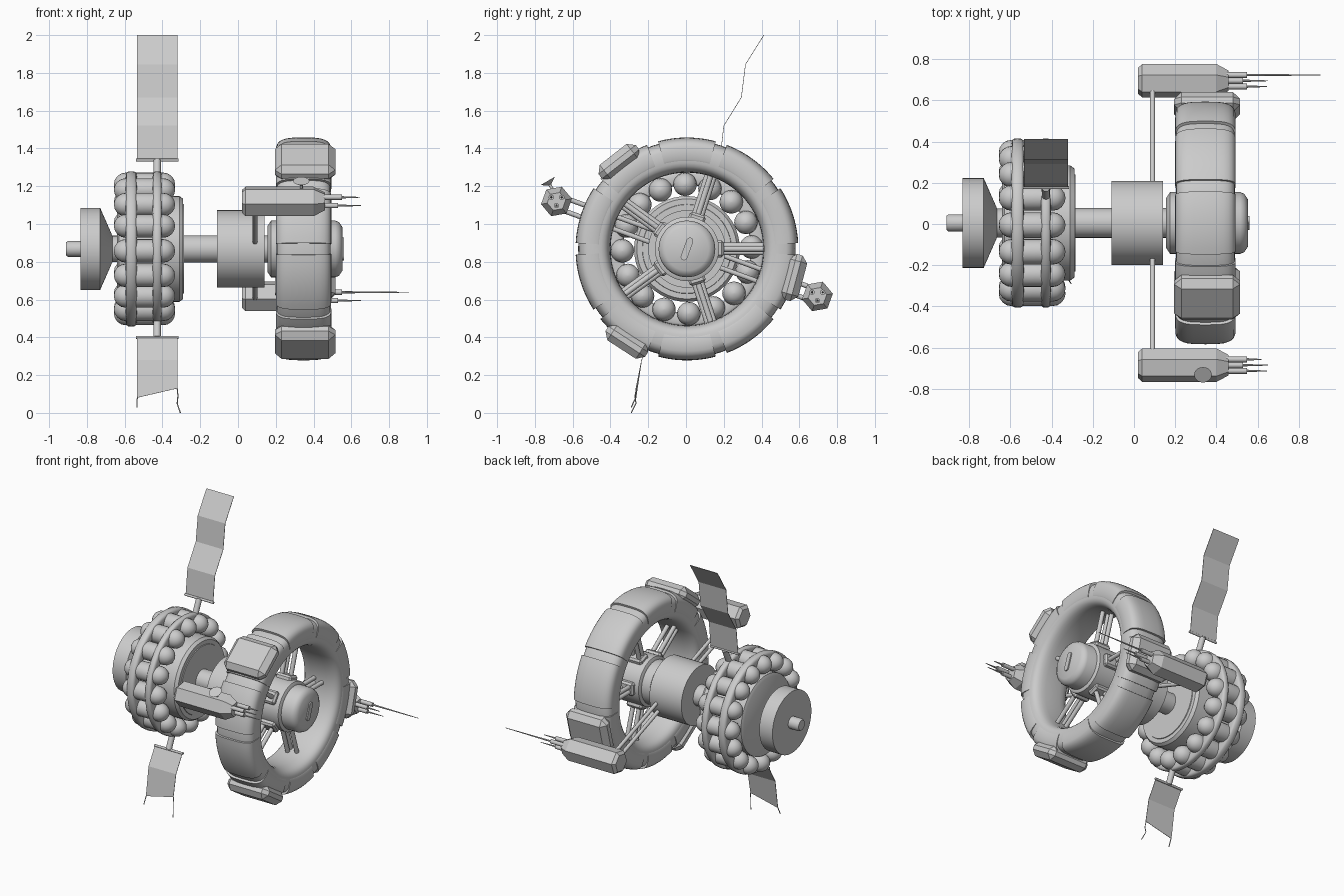
import bpy, bmesh, math
from math import cos, sin, pi, radians
from mathutils import Vector, Matrix

if "Cube" in bpy.data.objects:
    bpy.data.objects.remove(bpy.data.objects["Cube"], do_unlink=True)

CY, CZ = 0.005, 0.868          # main axis runs along x through this point

grey = bpy.data.materials.new("hull grey")
grey.use_nodes = True
grey.diffuse_color = (0.6, 0.6, 0.6, 1)
grey.node_tree.nodes["Principled BSDF"].inputs["Base Color"].default_value = (0.6, 0.6, 0.6, 1)


def polar(x, r, a, c=(CY, CZ)):
    return Vector((x, c[0] + r * cos(a), c[1] + r * sin(a)))


def finish(bm, name, smooth=35):
    bmesh.ops.recalc_face_normals(bm, faces=bm.faces)
    me = bpy.data.meshes.new(name)
    bm.to_mesh(me)
    bm.free()
    ob = bpy.data.objects.new(name, me)
    bpy.context.collection.objects.link(ob)
    me.materials.append(grey)
    if smooth:
        bpy.ops.object.select_all(action='DESELECT')
        ob.select_set(True)
        bpy.context.view_layer.objects.active = ob
        bpy.ops.object.shade_smooth_by_angle(angle=radians(smooth))
    return ob


def lathe(name, profile, steps=48, c=(CY, CZ), start=0.0, sweep=2 * pi, loop=False, smooth=35):
    """Turn an (x, radius) profile around an x-parallel axis; loop closes the profile."""
    bm = bmesh.new()
    full = sweep > 6.28
    count = steps if full else steps + 1
    rows = [[bm.verts.new(polar(x, r, start + sweep * i / steps, c)) for x, r in profile]
            for i in range(count)]
    n = len(profile)
    for i in range(steps):
        a, b = rows[i], rows[(i + 1) % count]
        for j in range(n if loop else n - 1):
            k = (j + 1) % n
            bm.faces.new((a[j], a[k], b[k], b[j]))
    if not loop:
        bm.faces.new([r[0] for r in rows])
        bm.faces.new([r[-1] for r in rows])
    elif not full:
        bm.faces.new(rows[0])
        bm.faces.new(rows[-1])
    return finish(bm, name, smooth)


def rod(name, a, b, r1, r2=None, sides=12):
    a, b = Vector(a), Vector(b)
    d = b - a
    bm = bmesh.new()
    m = Matrix.Translation((a + b) / 2) @ d.to_track_quat('Z', 'Y').to_matrix().to_4x4()
    bmesh.ops.create_cone(bm, cap_ends=True, segments=sides, radius1=r1,
                          radius2=r1 if r2 is None else r2, depth=d.length, matrix=m)
    return finish(bm, name)


def block(name, x, r, a, size, bevel):
    """Bevelled box at polar position; size is (along x, radial, tangential)."""
    bm = bmesh.new()
    bmesh.ops.create_cube(bm, size=1, matrix=Matrix.Diagonal((*size, 1)))
    bmesh.ops.bevel(bm, geom=bm.edges[:], offset=bevel, segments=1, affect='EDGES')
    bm.transform(Matrix.Translation(polar(x, r, a)) @ Matrix.Rotation(a, 4, 'X'))
    return finish(bm, name, 20)


def oval(cx, cr, hx, hr, n=28):
    """Rounded-rectangle cross-section."""
    p = lambda v: math.copysign(abs(v) ** 0.6, v)
    return [(cx + hx * p(cos(2 * pi * i / n)), cr + hr * p(sin(2 * pi * i / n))) for i in range(n)]


# Engine disc, nozzle and spine
lathe("engine_nozzle", [(-0.91, 0.035), (-0.9, 0.042), (-0.8, 0.042)], 24)
lathe("engine_disc", [(-0.833, 0.218), (-0.73, 0.218), (-0.665, 0.07), (-0.62, 0.07)])
lathe("spine_shaft", [(-0.4, 0.072), (0.2, 0.072)], 32)
lathe("tank_core", [(-0.64, 0.26), (-0.63, 0.28), (-0.31, 0.28), (-0.29, 0.265)])
lathe("core_step", [(-0.3, 0.24), (-0.285, 0.235)])
lathe("spine_drum", [(-0.11, 0.205), (0.14, 0.205)])

# Sixteen capsule tanks held by two hoops
cap = [(-0.595 - 0.062 * cos(t), 0.062 * sin(t)) for t in (0.05, 0.4, 0.8, 1.2, pi / 2)]
cap += [(-0.99 - x, r) for x, r in reversed(cap)]
for i in range(16):
    p = polar(0, 0.342, radians(1.7 + 22.5 * i))
    lathe("capsule_tank", cap, 20, c=(p.y, p.z), smooth=50)
lathe("wide_hoop", oval(-0.565, 0.375, 0.03, 0.036, 16), 64, loop=True, smooth=50)
lathe("narrow_hoop", oval(-0.428, 0.375, 0.024, 0.036, 16), 64, loop=True, smooth=50)


# Folded solar panels with mounting bars
def panel(name, rows):
    """Thin folded sheet; each row is (y, z at -x edge, z at +x edge)."""
    bm = bmesh.new()
    vs = [[bm.verts.new((x, y, z)) for x, z in ((-0.535, z0), (-0.32, z1))] for y, z0, z1 in rows]
    for a, b in zip(vs, vs[1:]):
        bm.faces.new((a[0], a[1], b[1], b[0]))
    ob = finish(bm, name, 0)
    mod = ob.modifiers.new("thickness", 'SOLIDIFY')
    mod.thickness, mod.offset = 0.003, 0


panel("upper_panel", [(0.18, 1.34, 1.34), (0.2, 1.52, 1.52), (0.293, 1.67, 1.67),
                      (0.315, 1.845, 1.845), (0.412, 2.0, 2.0)])
panel("lower_panel", [(-0.165, 0.4, 0.4), (-0.235, 0.28, 0.28), (-0.265, 0.08, 0.13)])
for y, z in ((0.177, 1.338), (-0.163, 0.4)):
    s = 1 if y > 0 else -1
    rod("panel_bar", (-0.54, y, z), (-0.315, y, z), 0.008)
    rod("panel_strut", (-0.428, CY + s * 0.12, CZ + s * 0.36), (-0.428, y, z), 0.02)
tears = [[(-0.322, -0.262, 0.13), (-0.318, -0.27, 0.09), (-0.322, -0.265, 0.05), (-0.305, -0.29, 0.0)],
         [(-0.533, -0.264, 0.085), (-0.535, -0.29, 0.03)]]
for path in tears:
    for a, b in zip(path, path[1:]):
        rod("torn_wire", a, b, 0.003, sides=6)

# Wheel: rounded ring, ten raised tread plates, three bevelled housings
lathe("wheel_ring", oval(0.347, 0.49, 0.143, 0.086), 80, loop=True, smooth=50)
for i in range(10):
    lathe("tread_plate", oval(0.347, 0.508, 0.147, 0.082), 10, loop=True, smooth=50,
          start=radians(75 + 36 * i), sweep=radians(30))
for a in (128, 237, 345):
    block("wheel_housing", 0.355, 0.585, radians(a), (0.32, 0.1, 0.25), 0.035)

# Hub with slot, collars and five paired spokes
lathe("hub", [(0.155, 0.12), (0.175, 0.15), (0.515, 0.15), (0.535, 0.142), (0.553, 0.115)])
lathe("hub_collar", [(0.24, 0.15), (0.25, 0.17), (0.43, 0.17), (0.44, 0.15)])
bm = bmesh.new()
for end in (-1, 1):
    bmesh.ops.create_cone(bm, cap_ends=True, segments=16, radius1=0.018, radius2=0.018, depth=0.012,
                          matrix=Matrix.Translation((0, end * 0.045, 0)))
bmesh.ops.create_cube(bm, size=1, matrix=Matrix.Diagonal((0.036, 0.09, 0.012, 1)))
bm.transform(Matrix.Translation((0.555, CY, CZ)) @ Matrix.Rotation(radians(70), 4, 'X')
             @ Matrix.Rotation(pi / 2, 4, 'Y'))
finish(bm, "hub_slot")
for i in range(5):
    a = radians(72 * i)
    t = Vector((0, -sin(a), cos(a)))
    block("spoke_foot", 0.34, 0.17, a, (0.12, 0.05, 0.09), 0.012)
    for dx, dt in ((-0.03, 0.018), (-0.03, -0.018), (0.03, 0)):
        rod("spoke", polar(0.34 + dx, 0.14, a) + t * dt, polar(0.34 + dx, 0.43, a) + t * dt, 0.015)

# Two armed pods on paired booms
guns = [((0.028, 0.022), 0.55, 0.62), ((-0.028, 0.022), 0.55, 0.645), ((0, -0.022), 0.53, 0.65)]
for side, deg in (("right", 160), ("left", 340)):
    a = radians(deg)
    t = Vector((0, -sin(a), cos(a)))
    p = polar(0, 0.735, a)
    lathe(side + "_pod", [(0.02, 0.064), (0.04, 0.083), (0.4, 0.083), (0.46, 0.05)], 6,
          c=(p.y, p.z), start=radians(70), smooth=0)
    for s in (-1, 1):
        rod(side + "_boom", polar(0.09, 0.17, a) + t * s * 0.033, polar(0.09, 0.7, a) + t * s * 0.033, 0.013)
    for k, ((dy, dz), x1, x2) in enumerate(guns):
        tip = 0.905 if side == "left" and k == 0 else x2
        q = p + Vector((0, dy, dz))
        rod(side + "_gun_barrel", q + Vector((0.42, 0, 0)), q + Vector((x1, 0, 0)), 0.014)
        rod(side + "_gun_needle", q + Vector((x1, 0, 0)), q + Vector((tip, 0, 0)), 0.006, 0.002, 8)

# Small tilted dish on the right pod
d = Vector((0, -0.5, 0.87))
foot = Vector((0.335, -0.705, 1.18))
rod("dish_stem", foot, foot + d * 0.04, 0.008)
rod("dish_bowl", foot + d * 0.033, foot + d * 0.055, 0.012, 0.043, 24)
